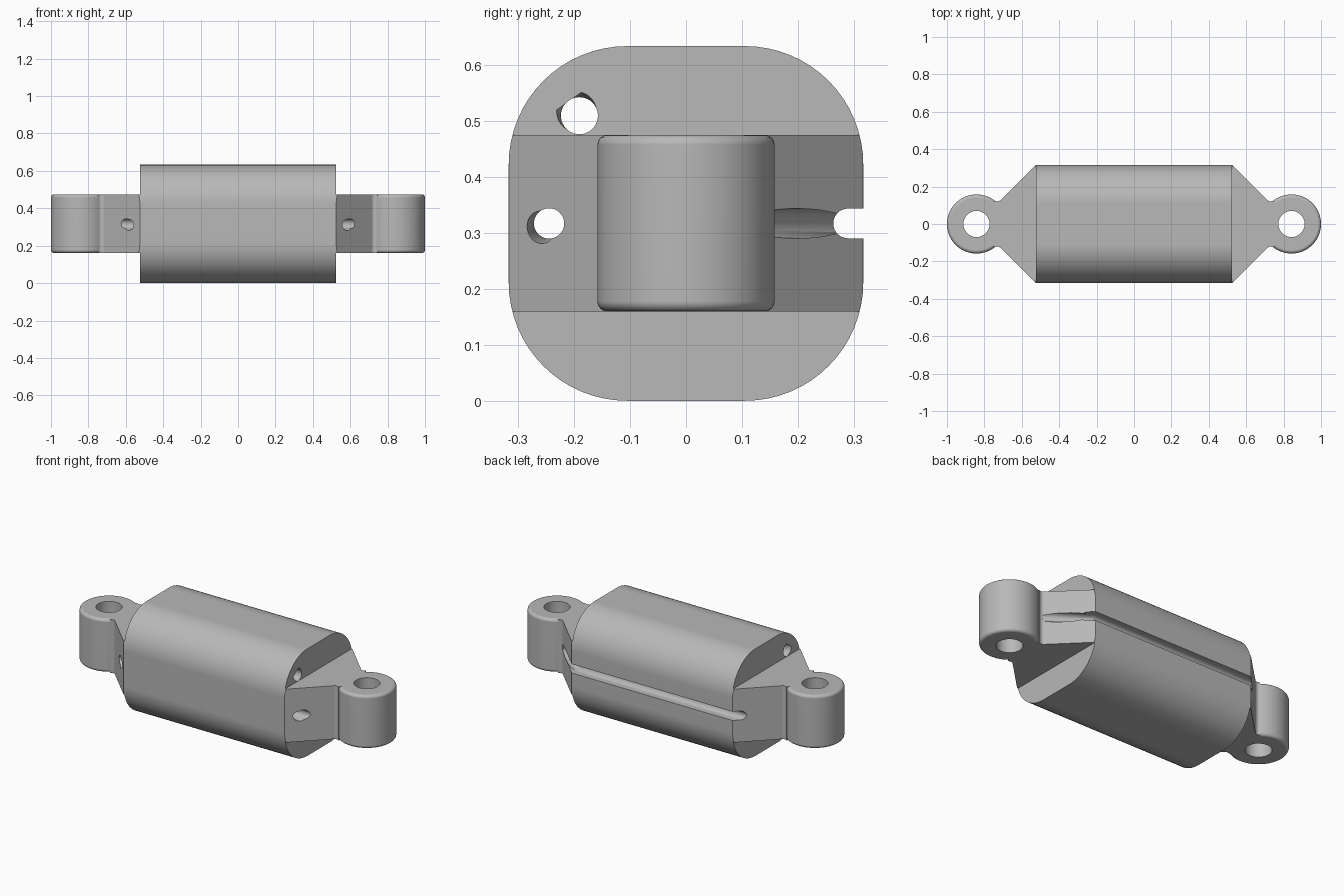
import bpy, bmesh, math
from mathutils import Vector, Matrix

if "Cube" in bpy.data.objects:
    bpy.data.objects.remove(bpy.data.objects["Cube"])

HALF, LOW, HIGH, MID = 0.525, 0.16, 0.475, 0.317   # body half length, lug heights
EYE_X, EYE_R, SLANT = 0.842, 0.158, 0.84           # eye centre, radius, x + y on the slants

grey = bpy.data.materials.new("plain grey")
grey.use_nodes = True
grey.diffuse_color = (0.48, 0.48, 0.48, 1)
grey.node_tree.nodes["Principled BSDF"].inputs["Base Color"].default_value = grey.diffuse_color


def finish(name, bm):
    bmesh.ops.recalc_face_normals(bm, faces=bm.faces[:])
    mesh = bpy.data.meshes.new(name)
    bm.to_mesh(mesh)
    bm.free()
    mesh.materials.append(grey)
    ob = bpy.data.objects.new(name, mesh)
    bpy.context.collection.objects.link(ob)
    return ob


def extrude(name, points, direction):
    bm = bmesh.new()
    face = bm.faces.new([bm.verts.new(p) for p in points])
    out = bmesh.ops.extrude_face_region(bm, geom=[face])
    moved = [v for v in out["geom"] if isinstance(v, bmesh.types.BMVert)]
    bmesh.ops.translate(bm, verts=moved, vec=direction)
    return finish(name, bm)


def box(name, lo, hi):
    (x, y, z), (u, v, w) = lo, hi
    return extrude(name, [(x, y, z), (u, y, z), (u, v, z), (x, v, z)], (0, 0, w - z))


def rod(name, start, end, r1, r2=None, sides=40, rim=0):
    start, end = Vector(start), Vector(end)
    axis = end - start
    bm = bmesh.new()
    place = Matrix.Translation((start + end) / 2) @ axis.to_track_quat("Z", "Y").to_matrix().to_4x4()
    bmesh.ops.create_cone(bm, cap_ends=True, segments=sides, radius1=r1,
                          radius2=r1 if r2 is None else r2, depth=axis.length)
    if rim:
        edges = [e for e in bm.edges if abs(e.verts[0].co.z - e.verts[1].co.z) < 1e-5]
        bmesh.ops.bevel(bm, geom=edges, offset=rim, segments=4, profile=0.5, affect="EDGES")
    bmesh.ops.transform(bm, matrix=place, verts=bm.verts[:])
    return finish(name, bm)


def combine(target, tool, operation):
    mod = target.modifiers.new("combine", "BOOLEAN")
    mod.operation, mod.solver, mod.object = operation, "EXACT", tool
    bpy.context.view_layer.objects.active = target
    bpy.ops.object.modifier_apply(modifier=mod.name)
    bpy.data.objects.remove(tool)


# Rounded square section running the whole length
corner, flat = 0.211, 0.105
section = []
for k, (sy, sz) in enumerate([(1, 1), (-1, 1), (-1, -1), (1, -1)]):
    for i in range(17):
        a = math.radians(90) * (k + i / 16)
        section.append((-1.1, sy * flat + corner * math.cos(a),
                        MID + sz * flat + corner * math.sin(a)))
body = extrude("damper_body", section, (2.2, 0, 0))

# Plan of the tapered lugs, with a small fillet where they meet the eyes
s, fillet = math.sqrt(0.5), 0.022
neck = Vector((EYE_X - EYE_R * s, EYE_R * s))
centre = neck + Vector((0, 2 * s * fillet))
quarter = [(SLANT - 0.4, 0.4)]
for i in range(9):
    a = math.radians(225 + 90 * i / 8)
    quarter.append((centre.x + fillet * math.cos(a), centre.y + fillet * math.sin(a)))
quarter.append((neck.x + 0.025, neck.y - 0.015))
right = quarter + [(x, -y) for x, y in reversed(quarter)]
plan = right + [(-x, -y) for x, y in right]
shape = extrude("lug_plan", [(x, y, LOW) for x, y in plan], (0, 0, HIGH - LOW))
combine(shape, box("middle_block", (-HALF, -0.45, -0.1), (HALF, 0.45, 0.75)), "UNION")
combine(body, shape, "INTERSECT")

# Mounting eyes with rounded rims and a vertical bore
for side in (-1, 1):
    x = side * EYE_X
    combine(body, rod("eye", (x, 0, LOW), (x, 0, HIGH), EYE_R, sides=64, rim=0.018), "UNION")
    combine(body, rod("eye_bore", (x, 0, 0), (x, 0, 0.7), 0.07, sides=48), "DIFFERENCE")

# Lengthwise holes, flared at both ends
upper_y, upper_z, lower_y = -0.19, 0.509, -0.244
combine(body, rod("upper_hole", (-0.7, upper_y, upper_z), (0.7, upper_y, upper_z), 0.033), "DIFFERENCE")
combine(body, rod("lower_hole", (-0.8, lower_y, MID), (0.8, lower_y, MID), 0.027), "DIFFERENCE")
for side in (-1, 1):
    combine(body, rod("upper_flare", (side * 0.49, upper_y, upper_z),
                      (side * 0.53, upper_y - 0.005, upper_z + 0.007), 0.031, 0.036), "DIFFERENCE")
    combine(body, rod("lower_flare", (side * 0.5, lower_y, MID),
                      (side * 0.62, lower_y - 0.022, MID - 0.01), 0.026, 0.03), "DIFFERENCE")

# Round bottomed groove along the back, turning down one slanted face
groove_y, groove_r = 0.289, 0.0265
groove = rod("groove", (-0.7, groove_y, MID), (0.7, groove_y, MID), groove_r)
combine(groove, box("groove_mouth", (-0.69, groove_y, MID - groove_r),
                    (0.69, 0.4, MID + groove_r)), "UNION")
combine(body, groove, "DIFFERENCE")
combine(body, rod("groove_turn", (0.5, groove_y + 0.004, MID), (0.73, 0.14, MID), groove_r), "DIFFERENCE")

# Smooth curved surfaces, keep machined edges crisp
bpy.ops.object.select_all(action="DESELECT")
body.select_set(True)
bpy.context.view_layer.objects.active = body
bpy.ops.object.shade_smooth_by_angle(angle=math.radians(28))
weighted = body.modifiers.new("even_normals", "WEIGHTED_NORMAL")
weighted.keep_sharp = True
